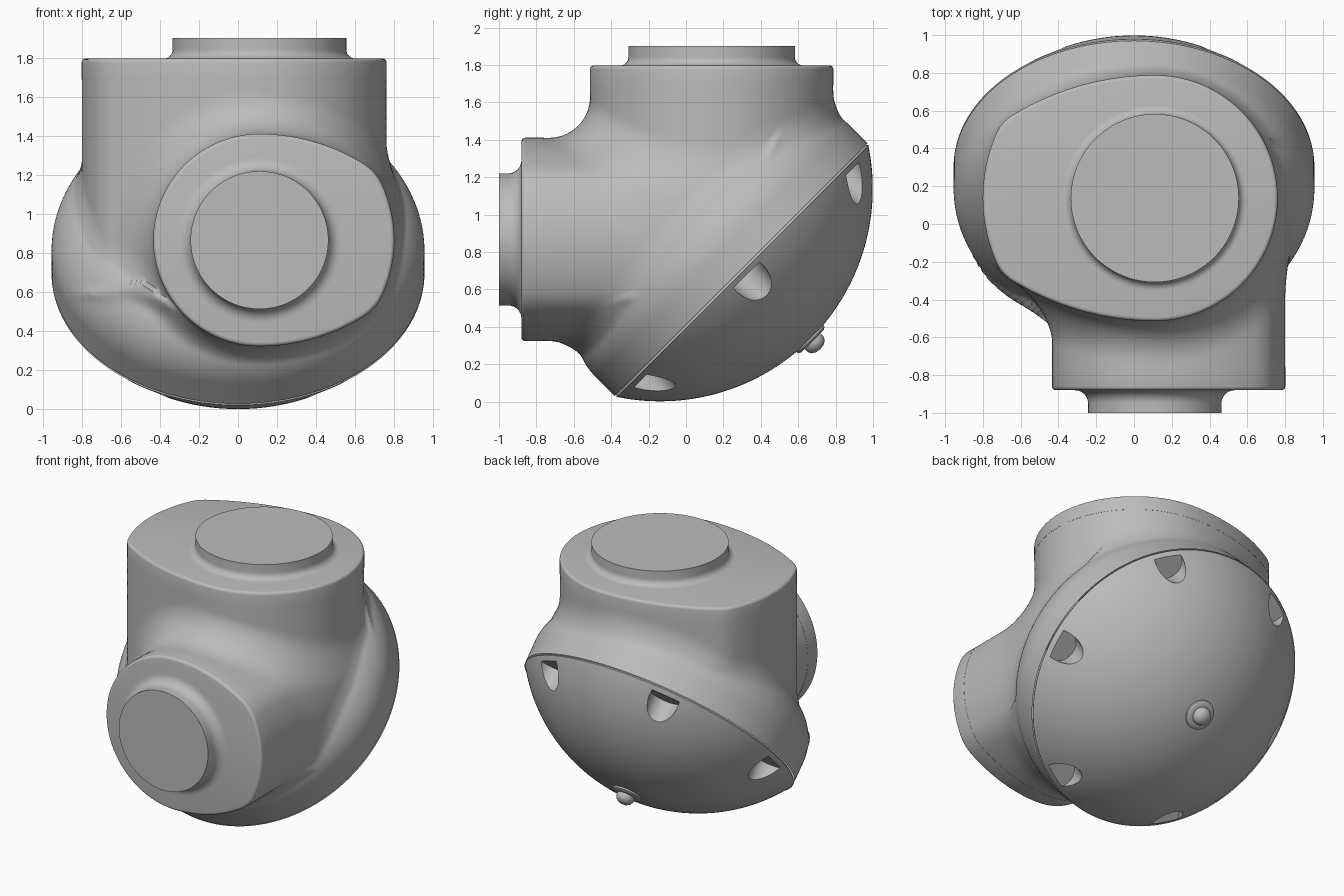
import bpy, bmesh
from math import hypot, sin, cos, pi, radians
from mathutils import Matrix, Vector

if "Cube" in bpy.data.objects:
    bpy.data.objects.remove(bpy.data.objects["Cube"], do_unlink=True)

grey = bpy.data.materials.new("cast_grey")
grey.use_nodes = True
grey.diffuse_color = (0.5, 0.5, 0.5, 1)
grey.node_tree.nodes["Principled BSDF"].inputs["Base Color"].default_value = grey.diffuse_color

# Frames: tilted seam plane, vertical top port, forward front port
TILT = Matrix.Translation((0, 0.295, 0.705)) @ Matrix.Rotation(radians(45), 4, 'X')
UNTILT = TILT.inverted()
TOP = Matrix.Translation((0.11, 0.137, 0))
FRONT = Matrix.Translation((0.11, 0, 0.867)) @ Matrix.Rotation(radians(90), 4, 'X')
RIM = 0.955


def finish(name, bm, frame, angle=35):
    bmesh.ops.recalc_face_normals(bm, faces=bm.faces)
    mesh = bpy.data.meshes.new(name)
    bm.transform(frame)
    bm.to_mesh(mesh)
    bm.free()
    obj = bpy.data.objects.new(name, mesh)
    bpy.context.collection.objects.link(obj)
    mesh.materials.append(grey)
    smooth(obj, angle)
    return obj


def smooth(obj, angle=35):
    bpy.ops.object.select_all(action='DESELECT')
    obj.select_set(True)
    bpy.context.view_layer.objects.active = obj
    bpy.ops.object.shade_smooth_by_angle(angle=radians(angle))


def lathe(name, profile, frame, steps=96):
    bm = bmesh.new()
    verts = [bm.verts.new((r, 0, z)) for r, z in profile]
    edges = [bm.edges.new(pair) for pair in zip(verts, verts[1:])]
    bmesh.ops.spin(bm, geom=verts + edges, cent=(0, 0, 0), axis=(0, 0, 1),
                   angle=2 * pi, steps=steps)
    bmesh.ops.remove_doubles(bm, verts=bm.verts, dist=0.0004)
    return finish(name, bm, frame)


# Distance helpers for filleted joins
def fillet_join(a, b, r):
    return max(r, min(a, b)) - hypot(max(r - a, 0), max(r - b, 0))


def rounded_overlap(a, b, r):
    return min(-r, max(a, b)) + hypot(max(r + a, 0), max(r + b, 0))


def solve(inside, near, far, steps=18):
    for _ in range(steps):
        mid = (near + far) / 2
        if inside(mid):
            near = mid
        else:
            far = mid
    return near


def normal(field, p):
    here, step = field(p), 0.002
    return Vector([field(p + Vector(d) * step) - here
                   for d in ((1, 0, 0), (0, 1, 0), (0, 0, 1))]).normalized()


# Port outline: a half circle on one side, a bowed wedge on the other
def outline(u, v, radius, side, reach, bow, end):
    u, v = u * side, abs(v)
    if u < 0:
        return hypot(u, v) - radius
    flank = hypot(u, v + bow - radius) - bow
    tip = hypot(u - reach + end, v) - end
    return rounded_overlap(flank, tip, 0.025)


TOP_SHAPE = (0.65, -1, 0.91, 1.445, 0.85)
FRONT_SHAPE = (0.543, 1, 0.69, 1.01, 0.68)


# Both ports stop inside the bowl, so neither reaches past the seam
def ports(p):
    top = max(outline(p.x - 0.11, p.y - 0.137, *TOP_SHAPE), p.z - 1.76, 0.7 - p.z)
    front = max(outline(p.x - 0.11, p.z - 0.867, *FRONT_SHAPE), -p.y - 0.83, p.y - 0.3)
    return fillet_join(top, front, 0.22)


def bowl(p):
    local = UNTILT @ p
    q, h = hypot(local.x, local.y) - RIM + 0.35, local.z - 0.15
    return min(max(q, h), 0) + hypot(max(q, 0), max(h, 0)) - 0.35


# Housing: half sphere pushed out to the hull, fillet scaled by the meeting angle
bm = bmesh.new()
bmesh.ops.create_uvsphere(bm, u_segments=180, v_segments=200, radius=1)
bmesh.ops.delete(bm, geom=[v for v in bm.verts if v.co.z < -0.001], context='VERTS')
for v in bm.verts:
    ray = v.co.normalized()
    hit = solve(lambda t: min(ports(TILT @ (ray * t)), bowl(TILT @ (ray * t))) < 0, 0.2, 1.9)
    p = TILT @ (ray * hit)
    size = max(0.17 * (1 - normal(ports, p).dot(normal(bowl, p))), 0.004)
    size = min(size, 0.18)
    v.co = ray * solve(lambda t: fillet_join(ports(TILT @ (ray * t)), bowl(TILT @ (ray * t)),
                                             size) < 0, hit - 0.01, hit + 0.2, 14)
finish("housing", bm, TILT, 60)


# Port collars: outline extruded with a softened rim
def collar(name, shape, base, face, frame):
    bm = bmesh.new()
    ring = []
    for i in range(160):
        c, s = cos(2 * pi * i / 160), sin(2 * pi * i / 160)
        r = solve(lambda t: outline(t * c, t * s, *shape) < 0.001, 0.1, 1.5)
        ring.append(bm.verts.new((r * c, r * s, base)))
    cap = bm.faces.new(ring)
    out = bmesh.ops.extrude_face_region(bm, geom=[cap])["geom"]
    raised = [g for g in out if isinstance(g, bmesh.types.BMVert)]
    bmesh.ops.translate(bm, verts=raised, vec=(0, 0, face - base))
    rim = [e for e in bm.edges if all(v in raised for v in e.verts)]
    bmesh.ops.bevel(bm, geom=rim, offset=0.02, segments=4, profile=0.5, affect='EDGES')
    finish(name, bm, frame)


collar("top_collar", TOP_SHAPE, 1.69, 1.797, TOP)
collar("front_collar", FRONT_SHAPE, 0.76, 0.88, FRONT)


# Mounting bosses: discs with a cove at the foot
def boss(name, radius, cove, base, face, frame):
    foot = [(radius + cove * (1 - sin(a)), base + cove * (1 - cos(a)))
            for a in (pi / 16 * i for i in range(9))]
    lathe(name, foot + [(radius, face), (0, face)], frame)


boss("top_boss", 0.445, 0.045, 1.797, 1.902, TOP)
boss("front_boss", 0.353, 0.07, 0.88, 1.0, FRONT)

# Dome cover: shallow spherical cap with a fine chamfer at the seam
BALL, DROP = 1.137, 0.613
profile = [(0, 0), (RIM - 0.012, 0), (RIM, -0.012)]
for i in range(1, 33):
    r = (RIM - 0.002) * cos(pi / 2 * i / 32)
    profile.append((r, DROP - (BALL ** 2 - r ** 2) ** 0.5))
dome = lathe("dome_cover", profile, TILT, 144)

# Six tapered bolt pockets cut around the dome
bm = bmesh.new()
for i in range(6):
    a = pi / 3 * i
    bmesh.ops.create_cone(bm, cap_ends=True, segments=32, radius1=0.02, radius2=0.105, depth=0.6,
                          matrix=Matrix.Translation((0.885 * cos(a), 0.885 * sin(a), -0.34)))
cutter = finish("pocket_cutter", bm, TILT)
cutter.hide_render = True
cut = dome.modifiers.new("pockets", 'BOOLEAN')
cut.operation, cut.object, cut.solver = 'DIFFERENCE', cutter, 'EXACT'
smooth(dome)
bpy.ops.object.modifier_apply(modifier=cut.name)
bpy.data.objects.remove(cutter, do_unlink=True)
smooth(dome)

# Plug at the dome apex
lathe("dome_plug", [(0.105, -0.49), (0.1, -0.53), (0.085, -0.54), (0.06, -0.54), (0.06, -0.56),
                    (0.052, -0.58), (0.03, -0.595), (0, -0.6)], TILT, 40)
